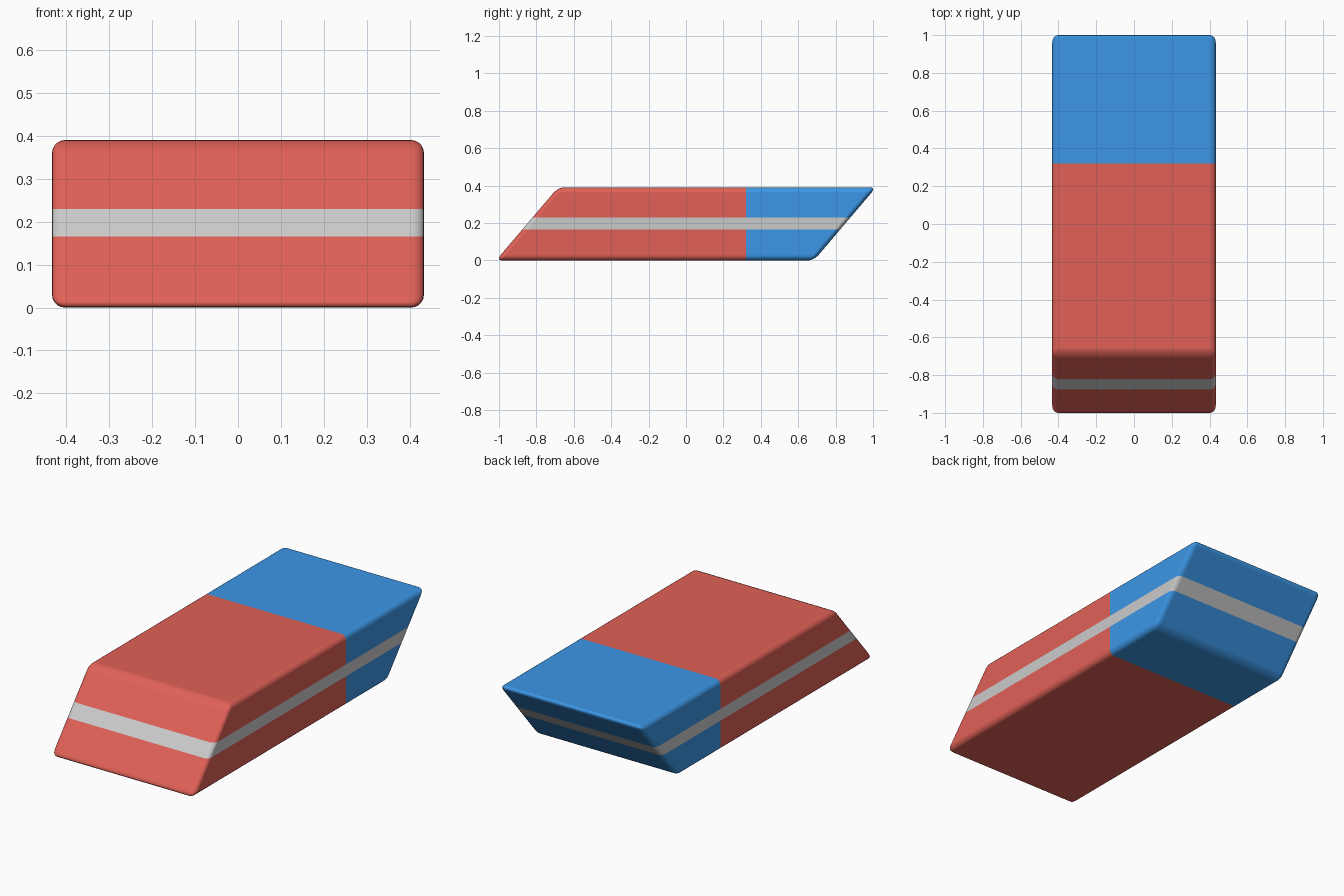
import bpy, bmesh
from mathutils import Matrix

if "Cube" in bpy.data.objects:
    bpy.data.objects.remove(bpy.data.objects["Cube"])

WIDTH, LENGTH, HEIGHT = 0.866, 1.70, 0.39
SLANT, ROUND = 0.85, 0.03
SPLIT_Y, BAND = 0.32, (0.165, 0.23)


def make_material(name, rgb):
    mat = bpy.data.materials.new(name)
    mat.diffuse_color = (*rgb, 1)
    mat.use_nodes = True
    mat.node_tree.nodes["Principled BSDF"].inputs["Base Color"].default_value = mat.diffuse_color
    return mat


# rounded block
bm = bmesh.new()
bmesh.ops.create_cube(bm, size=1, matrix=Matrix.Diagonal((WIDTH, LENGTH, HEIGHT, 1)))
bmesh.ops.bevel(bm, geom=bm.edges[:], offset=ROUND, segments=5, profile=0.5,
                affect='EDGES')

# slant both ends, then stand it on the ground
for v in bm.verts:
    v.co.y += SLANT * v.co.z
    v.co.z += HEIGHT / 2


# cut the colour borders into the surface
def cut(point, normal):
    bmesh.ops.bisect_plane(bm, geom=bm.verts[:] + bm.edges[:] + bm.faces[:],
                           plane_co=point, plane_no=normal)


cut((0, SPLIT_Y, 0), (0, 1, 0))
for z in BAND:
    cut((0, 0, z), (0, 0, 1))

# red body, blue tip, grey band around the sides
for f in bm.faces:
    c = f.calc_center_median()
    f.smooth = True
    if BAND[0] < c.z < BAND[1]:
        f.material_index = 2
    else:
        f.material_index = 1 if c.y > SPLIT_Y else 0

mesh = bpy.data.meshes.new("eraser")
bm.to_mesh(mesh)
bm.free()
for name, rgb in (("red_rubber", (0.75, 0.12, 0.095)),
                  ("blue_rubber", (0.045, 0.31, 0.80)),
                  ("grey_band", (0.56, 0.56, 0.56))):
    mesh.materials.append(make_material(name, rgb))

eraser = bpy.data.objects.new("eraser", mesh)
bpy.context.collection.objects.link(eraser)

# keep the big faces flat in shading
normals = eraser.modifiers.new("flat_faces", 'WEIGHTED_NORMAL')
normals.weight = 100
